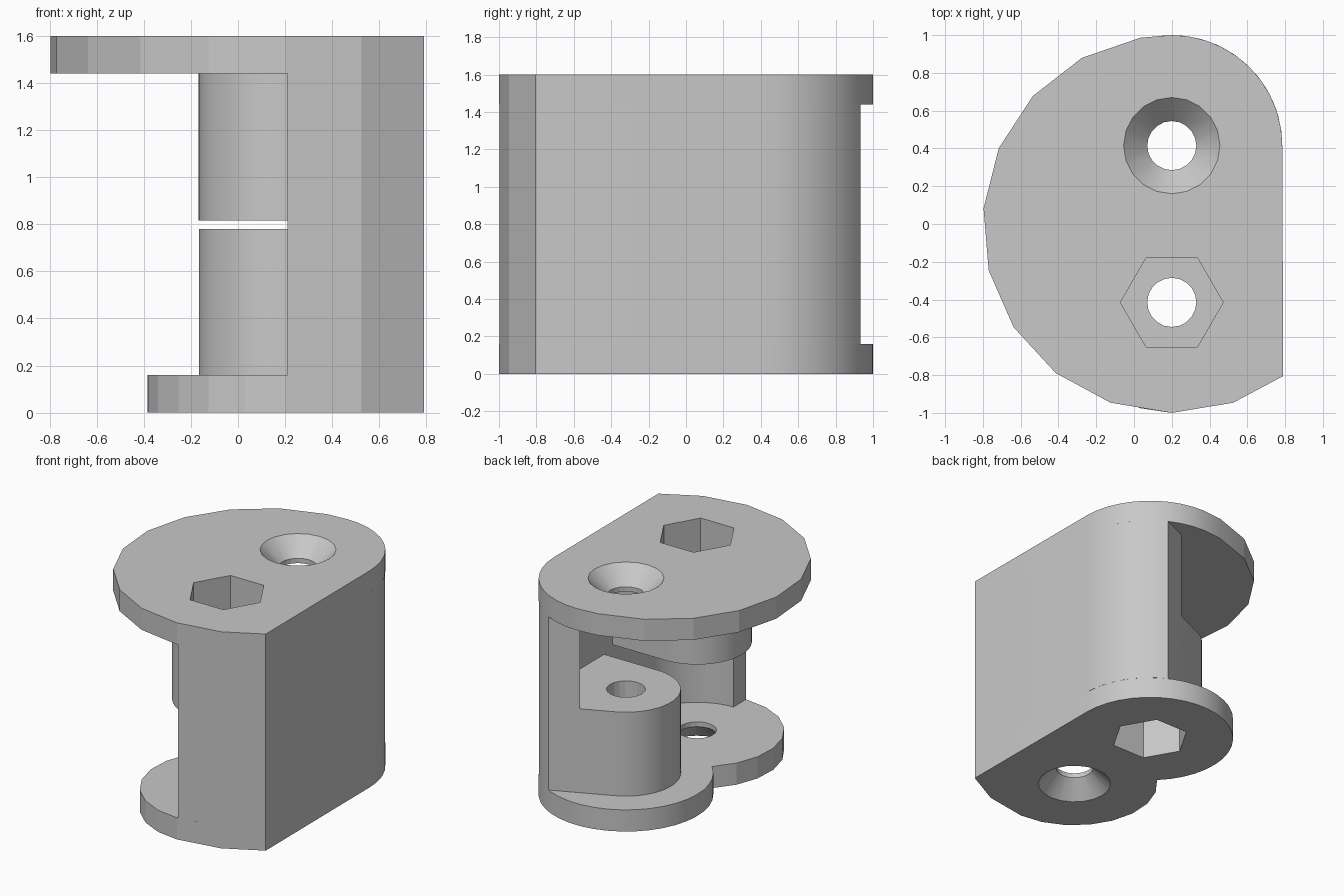
import bpy
import bmesh
from math import sin, cos, radians

cube = bpy.data.objects.get("Cube")
if cube:
    bpy.data.objects.remove(cube, do_unlink=True)

grey = bpy.data.materials.new("plain grey")
grey.use_nodes = True
tone = (0.58, 0.58, 0.58, 1)
grey.diffuse_color = tone
grey.node_tree.nodes["Principled BSDF"].inputs["Base Color"].default_value = tone

# Shared dimensions
AXIS_X, AXIS_Y = 0.2, 0.415      # the two pivot axes are at +/- AXIS_Y
LOBE, BARREL, CLEAR, BORE = 0.585, 0.367, 0.44, 0.13
FLAT_X, HEIGHT, PLATE = 0.79, 1.6, 0.16


def arc(y, radius, start, end, steps):
    """Points on an arc about a pivot axis."""
    angles = [radians(start + (end - start) * i / steps) for i in range(steps + 1)]
    return [(AXIS_X + radius * cos(a), y + radius * sin(a)) for a in angles]


def loft(name, sections):
    """Closed solid through outlines, each given as (points, z)."""
    bm = bmesh.new()
    rings = [[bm.verts.new((x, y, z)) for x, y in pts] for pts, z in sections]
    for low, high in zip(rings, rings[1:]):
        for i in range(len(low)):
            j = (i + 1) % len(low)
            bm.faces.new((low[i], low[j], high[j], high[i]))
    bm.faces.new(rings[0][::-1])
    bm.faces.new(rings[-1])
    bmesh.ops.recalc_face_normals(bm, faces=bm.faces)
    mesh = bpy.data.meshes.new(name)
    bm.to_mesh(mesh)
    bm.free()
    mesh.materials.append(grey)
    obj = bpy.data.objects.new(name, mesh)
    bpy.context.collection.objects.link(obj)
    return obj


def prism(name, pts, low, high):
    return loft(name, [(pts, low), (pts, high)])


def disc(y, radius, sides):
    return arc(y, radius, 0, 360, sides)[:-1]


def cut(obj, cutters):
    """Subtract every cutter, then shade the part."""
    bpy.ops.object.select_all(action='DESELECT')
    bpy.context.view_layer.objects.active = obj
    obj.select_set(True)
    for cutter in cutters:
        mod = obj.modifiers.new("cut", 'BOOLEAN')
        mod.operation = 'DIFFERENCE'
        mod.solver = 'EXACT'
        mod.object = cutter
        bpy.ops.object.modifier_apply(modifier=mod.name)
    bpy.ops.object.shade_smooth_by_angle(angle=radians(15))


# Outline pieces: coarse front rim, flat side, round rear corner
front_rim = [(0.525, -0.946), (FLAT_X, -0.805)]
coarse_rim = arc(0, 1, 99.5, 251, 8)

# Two-lobed bottom plate
bottom_plate = prism("bottom_plate",
                     front_rim + arc(AXIS_Y, LOBE, 0, 225.2, 24)
                     + arc(-AXIS_Y, LOBE, 135, 270, 8), 0, PLATE)

# Large round top plate with one flat side
top_plate = prism("top_plate",
                  front_rim + arc(AXIS_Y, LOBE, 0, 90, 10) + coarse_rim
                  + [(AXIS_X, -1)], HEIGHT - PLATE, HEIGHT)

# Wall and both barrels, cut apart by the clearance pockets
hinge_body = prism("hinge_body",
                   front_rim + arc(AXIS_Y, LOBE, 0, 62.5, 8)
                   + arc(AXIS_Y, BARREL, 114, 270, 20)
                   + arc(-AXIS_Y, BARREL, 90, 270, 24)
                   + [(0.21, -AXIS_Y - BARREL), (0.21, -0.998)],
                   PLATE, HEIGHT - PLATE)

# Clearance pockets beside each barrel
pocket = [(0.635, -0.048)] + arc(AXIS_Y, CLEAR, 0, 90, 12)[1:]
pocket = [(0.635, -0.048), (0.635, AXIS_Y)] + pocket[2:] + [(-0.6, AXIS_Y + CLEAR), (-0.6, -0.048)]
upper_pocket = prism("upper_pocket_cutter", pocket, 0.78, HEIGHT)
lower_pocket = prism("lower_pocket_cutter", [(x, -y) for x, y in pocket], 0, 0.815)

# Bolt bores, hexagonal nut recesses and countersinks
holes = []
for side in (1, -1):
    y = side * AXIS_Y
    holes.append(prism("bore_cutter", disc(y, BORE, 20), -0.1, HEIGHT + 0.1))
    recess = (-0.1, 0.35) if side > 0 else (HEIGHT - 0.35, HEIGHT + 0.1)
    holes.append(prism("nut_cutter", disc(y, 0.272, 6), *recess))
    face, inward = (HEIGHT, -1) if side > 0 else (0, 1)
    holes.append(loft("countersink_cutter",
                      [(disc(y, 0.265, 20), face - inward * 0.01),
                       (disc(y, 0.12, 20), face + inward * 0.135)]))

cut(bottom_plate, holes)
cut(top_plate, holes)
cut(hinge_body, [upper_pocket, lower_pocket] + holes)

for cutter in holes + [upper_pocket, lower_pocket]:
    bpy.data.objects.remove(cutter, do_unlink=True)
